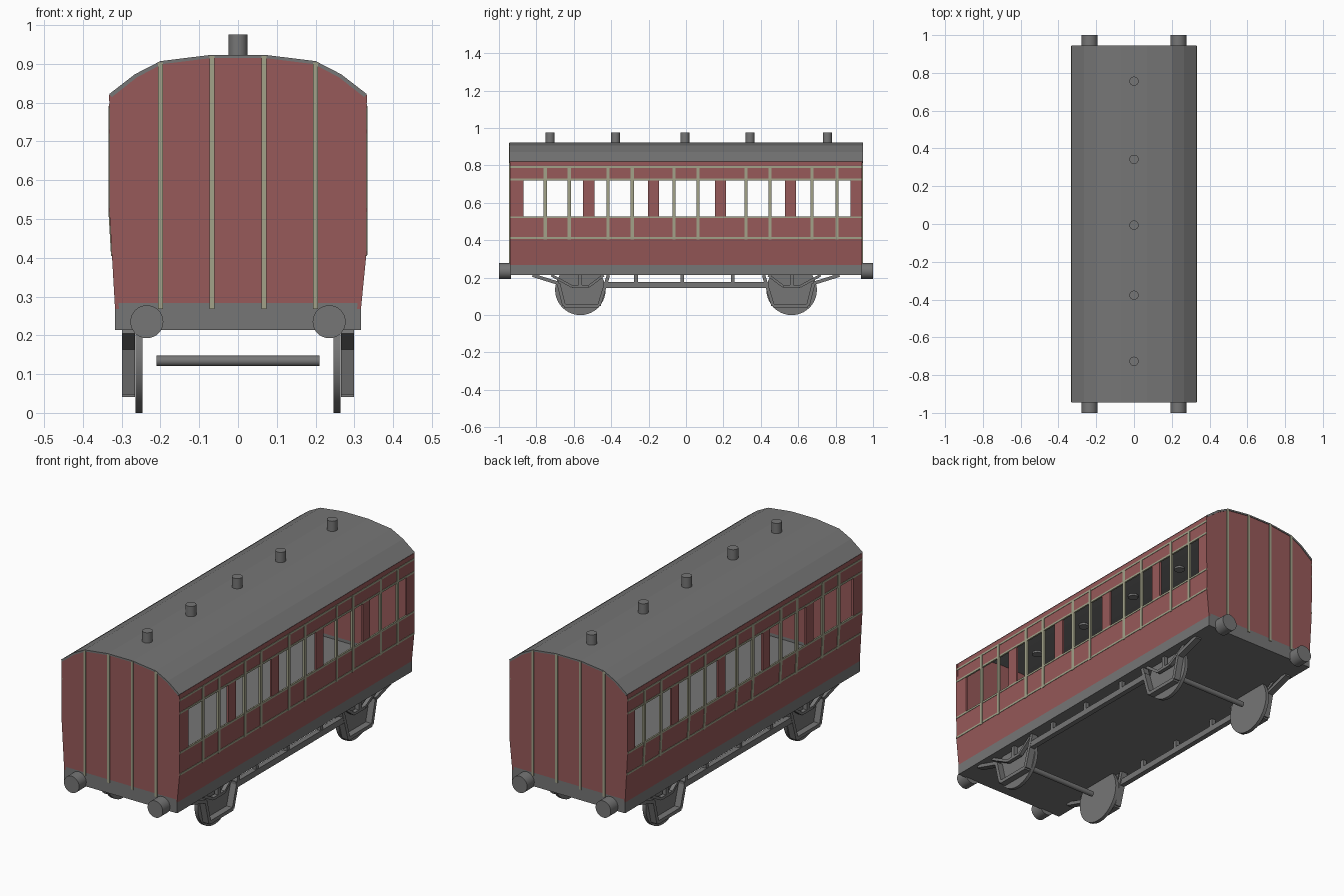
import bpy, bmesh, math
from mathutils import Matrix, Vector

cube = bpy.data.objects.get("Cube")
if cube:
    bpy.data.objects.remove(cube, do_unlink=True)


def material(name, rgb):
    m = bpy.data.materials.new(name)
    m.use_nodes = True
    m.diffuse_color = (*rgb, 1)
    m.node_tree.nodes["Principled BSDF"].inputs["Base Color"].default_value = (*rgb, 1)
    return m


GREY = material("dark grey", (0.18, 0.18, 0.18))
RED = material("carriage red", (0.31, 0.10, 0.10))
CREAM = material("cream lining", (0.36, 0.36, 0.25))


def finish(name, bm, mat, smooth=False):
    bmesh.ops.recalc_face_normals(bm, faces=bm.faces)
    mesh = bpy.data.meshes.new(name)
    bm.to_mesh(mesh)
    bm.free()
    mesh.materials.append(mat)
    obj = bpy.data.objects.new(name, mesh)
    bpy.context.collection.objects.link(obj)
    if smooth:
        bpy.ops.object.select_all(action="DESELECT")
        obj.select_set(True)
        bpy.context.view_layer.objects.active = obj
        bpy.ops.object.shade_smooth_by_angle(angle=math.radians(35))
    return obj


def prism(bm, loop, offset):
    """Closed solid from a planar loop swept by an offset."""
    a = [bm.verts.new(p) for p in loop]
    b = [bm.verts.new(Vector(p) + Vector(offset)) for p in loop]
    bm.faces.new(a)
    bm.faces.new(b[::-1])
    for i in range(len(a)):
        j = (i + 1) % len(a)
        bm.faces.new((a[i], b[i], b[j], a[j]))


def box(bm, x0, x1, y0, y1, z0, z1):
    prism(bm, [(x0, y0, z0), (x1, y0, z0), (x1, y1, z0), (x0, y1, z0)], (0, 0, z1 - z0))


def bars(bm, path, width, x0, x1):
    """Flat bars joining the (y, z) points of a path."""
    for p, q in zip(path, path[1:]):
        p, q = Vector(p), Vector(q)
        d = (q - p).normalized() * width / 2
        n = Vector((-d.y, d.x))
        corners = (p + n, q + n, q - n, p - n)
        prism(bm, [(x0, c.x, c.y) for c in corners], (x1 - x0, 0, 0))


def cylinder(bm, centre, radius, depth, axis, sides=32):
    turn = {"x": Matrix.Rotation(math.pi / 2, 4, "Y"),
            "y": Matrix.Rotation(math.pi / 2, 4, "X"), "z": Matrix()}[axis]
    bmesh.ops.create_cone(bm, cap_ends=True, segments=sides, radius1=radius, radius2=radius,
                          depth=depth, matrix=Matrix.Translation(centre) @ turn)


# Body dimensions
END = 0.942
SILL, EAVE = 0.268, 0.82
KNEE = {1: 0.41, -1: 0.51}
ARCH = [(0.332, EAVE), (0.266, 0.871), (0.2, 0.905), (0.07, 0.921)]
ROOF = ARCH + [(-x, z) for x, z in reversed(ARCH)]
PILLARS = [(-END, -0.87), (-0.55, -0.49), (-0.203, -0.144),
           (0.155, 0.214), (0.529, 0.588), (0.88, END)]
WINDOW = (0.525, 0.723)


def wall_x(side, z):
    t = min(1, (z - SILL) / (KNEE[side] - SILL))
    return side * (0.317 + 0.014 * t)


def side_strip(bm, side, y0, y1, z0, z1, out, depth):
    """Plate following the side wall between two heights."""
    zs = [z0] + [k for k in (KNEE[side],) if z0 < k < z1] + [z1]
    outer = [(wall_x(side, z) + side * out, y0, z) for z in zs]
    inner = [(x - side * depth, y, z) for x, y, z in reversed(outer)]
    prism(bm, outer + inner, (0, y1 - y0, 0))


# Side walls with open windows, and their lining
for side, label in ((1, "left"), (-1, "right")):
    bm = bmesh.new()
    side_strip(bm, side, -END, END, SILL, WINDOW[0], 0, 0.01)
    side_strip(bm, side, -END, END, WINDOW[1], EAVE, 0, 0.01)
    for y0, y1 in PILLARS:
        side_strip(bm, side, y0, y1, *WINDOW, 0, 0.01)
    finish(label + "_wall", bm, RED)

    bm = bmesh.new()
    for z in (0.413, 0.523, 0.725, 0.791):
        side_strip(bm, side, -END, END, z - 0.005, z + 0.005, 0.002, 0.008)
    for y in (0.064, 0.32, 0.449, 0.673, 0.807):
        side_strip(bm, side, y - 0.008, y + 0.008, 0.405, 0.791, 0.0025, 0.009)
    for y in (-0.064, -0.288, -0.417, -0.625, -0.753):
        side_strip(bm, side, y - 0.009, y + 0.009, 0.405, 0.791, 0.0025, 0.009)
    finish(label + "_lining", bm, CREAM)

# End walls and their lining
for s, label in ((-1, "front"), (1, "back")):
    bm = bmesh.new()
    lower = [(wall_x(k, z), z) for k, z in
             ((-1, KNEE[-1]), (-1, 0.283), (1, 0.283), (1, KNEE[1]))]
    prism(bm, [(x, s * END, z) for x, z in ROOF + lower], (0, -s * 0.012, 0))
    finish(label + "_wall", bm, RED)
    bm = bmesh.new()
    for x, top in ((-0.2, 0.904), (-0.067, 0.92), (0.067, 0.92), (0.2, 0.904)):
        box(bm, x - 0.0065, x + 0.0065, s * (END - 0.002), s * (END + 0.004), 0.268, top)
    finish(label + "_lining", bm, CREAM)

# Roof shell
bm = bmesh.new()
under = [(x * 0.98, z - 0.008) for x, z in reversed(ROOF)]
prism(bm, [(x, -0.945, z + 0.002) for x, z in ROOF + under], (0, 1.89, 0))
finish("roof", bm, GREY)

# Roof vents
bm = bmesh.new()
for y in (-0.727, -0.377, -0.006, 0.342, 0.756):
    cylinder(bm, (0, y, 0.94), 0.0245, 0.07, "z", 24)
finish("roof_vents", bm, GREY, True)

# Underframe and floor
bm = bmesh.new()
box(bm, -0.317, 0.317, -END, END, 0.214, SILL)
for s in (-1, 1):
    box(bm, -0.317, 0.317, s * (END - 0.012), s * END, 0.25, 0.283)
finish("underframe", bm, GREY)

# Buffers
bm = bmesh.new()
for x in (-0.235, 0.235):
    for s in (-1, 1):
        cylinder(bm, (x, s * 0.968, 0.235), 0.0425, 0.064, "y")
finish("buffers", bm, GREY, True)

# Wheels and axles
for s, label in ((-1, "front"), (1, "back")):
    y = s * 0.565
    bm = bmesh.new()
    for x in (-0.255, 0.255):
        cylinder(bm, (x, y, 0.135), 0.135, 0.018, "x", 40)
    finish(label + "_wheels", bm, GREY, True)
    bm = bmesh.new()
    cylinder(bm, (0, y, 0.134), 0.0135, 0.42, "x", 16)
    finish(label + "_axle", bm, GREY, True)

# Axle guards with springs, and the truss rods between them
for side, label in ((1, "left"), (-1, "right")):
    x0, x1 = side * 0.266, side * 0.299
    bm = bmesh.new()
    for s in (-1, 1):
        guard = [(0.82, 0.213), (0.682, 0.17), (0.652, 0.05), (0.465, 0.05), (0.415, 0.213)]
        spring = [(0.72, 0.213), (0.61, 0.153), (0.52, 0.153), (0.44, 0.213)]
        bars(bm, [(s * y, z) for y, z in guard], 0.018, x0, x1)
        bars(bm, [(s * y, z) for y, z in spring], 0.014, side * 0.27, side * 0.29)
        bars(bm, [(s * 0.565, 0.215), (s * 0.565, 0.153)], 0.02, side * 0.27, side * 0.29)
    finish(label + "_axle_guards", bm, GREY)
    bm = bmesh.new()
    box(bm, side * 0.272, side * 0.298, -0.44, 0.44, 0.145, 0.176)
    for y in (-0.267, -0.02, 0.25):
        box(bm, side * 0.275, side * 0.295, y - 0.01, y + 0.01, 0.17, 0.216)
    finish(label + "_truss_rod", bm, GREY)
